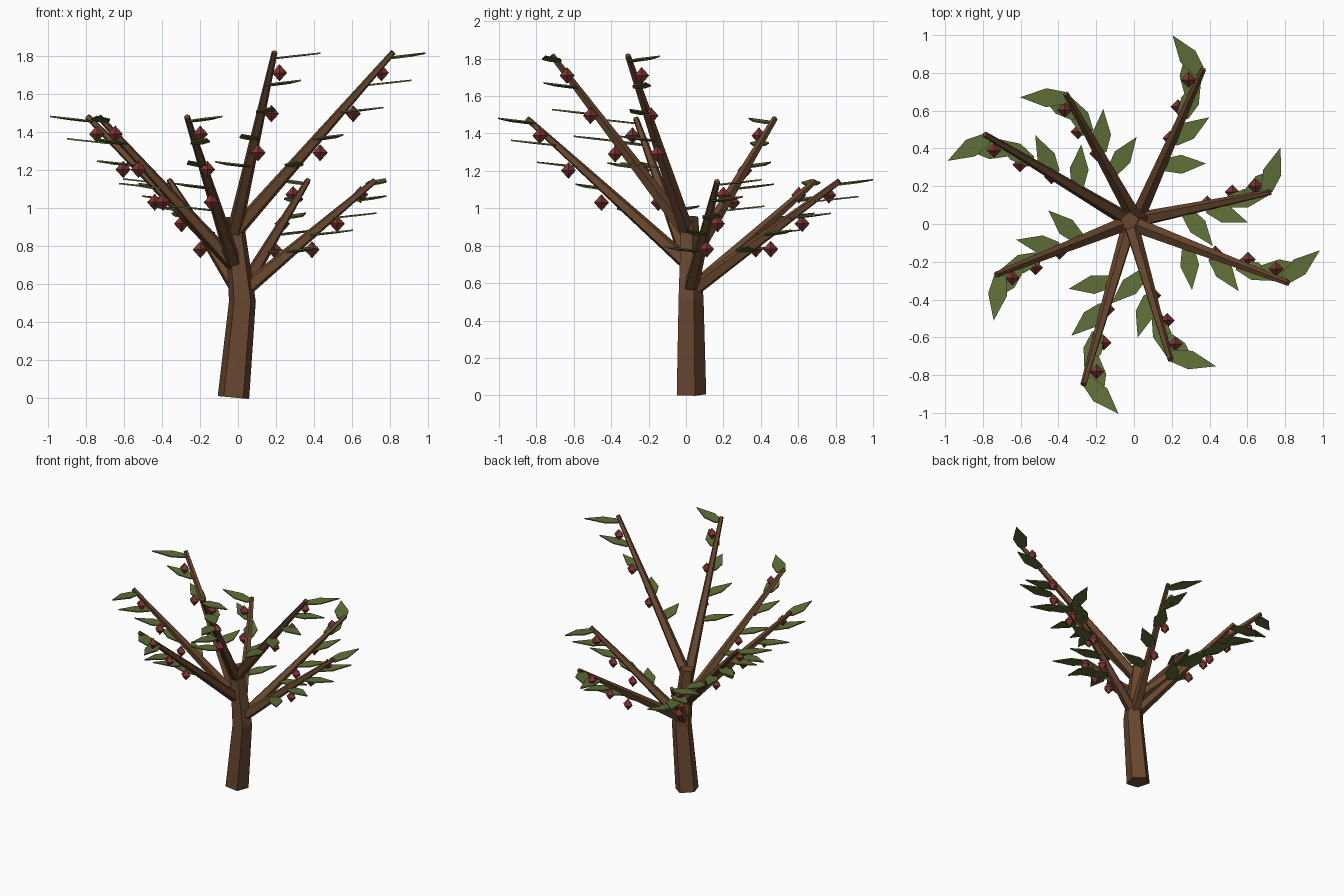
import bpy, bmesh, math
from mathutils import Vector

if "Cube" in bpy.data.objects:
    bpy.data.objects.remove(bpy.data.objects["Cube"])


def material(name, rgb):
    m = bpy.data.materials.new(name)
    m.diffuse_color = (*rgb, 1)
    m.use_nodes = True
    m.node_tree.nodes["Principled BSDF"].inputs["Base Color"].default_value = m.diffuse_color
    return m


BARK = material("bark", (0.140, 0.063, 0.028))
LEAF = material("leaf_green", (0.115, 0.160, 0.040))
FRUIT = material("fruit_red", (0.22, 0.038, 0.034))


def finish(bm, name, mat):
    bmesh.ops.recalc_face_normals(bm, faces=bm.faces)
    me = bpy.data.meshes.new(name)
    bm.to_mesh(me)
    bm.free()
    me.materials.append(mat)
    ob = bpy.data.objects.new(name, me)
    bpy.context.collection.objects.link(ob)
    return ob


def tube(name, pts, radii, sides=5):
    """Tapered five-sided limb; rings sit square to the path."""
    bm = bmesh.new()
    pts = [Vector(p) for p in pts]
    rings = []
    for i, (p, r) in enumerate(zip(pts, radii)):
        d = (pts[min(i + 1, len(pts) - 1)] - pts[max(i - 1, 0)]).normalized()
        side = Vector((0, 1, 0)).cross(d).normalized()
        up = d.cross(side)
        ring = []
        for k in range(sides):
            a = math.pi / 2 + k * math.tau / sides
            ring.append(bm.verts.new(p + r * (math.cos(a) * side + math.sin(a) * up)))
        rings.append(ring)
    for a, b in zip(rings, rings[1:]):
        for k in range(sides):
            j = (k + 1) % sides
            bm.faces.new((a[k], a[j], b[j], b[k]))
    bm.faces.new(rings[0])
    bm.faces.new(rings[-1])
    return finish(bm, name, BARK)


def leaf(name, base, az, length):
    """Thin pointed plate, rising a little towards its tip."""
    d = Vector((math.cos(az), math.sin(az), 0.11))
    n = Vector((-math.sin(az), math.cos(az), 0))
    outline = [(0, 0), (0.08, 0.033), (0.46, 0.05), (1, 0), (0.46, -0.05), (0.08, -0.033)]
    bm = bmesh.new()
    loops = []
    for h in (-0.004, 0.004):
        loops.append([bm.verts.new(base + d * (u * length) + n * w + Vector((0, 0, h)))
                      for u, w in outline])
    lo, hi = loops
    bm.faces.new(lo[::-1])
    bm.faces.new(hi)
    for k in range(len(lo)):
        j = (k + 1) % len(lo)
        bm.faces.new((lo[k], lo[j], hi[j], hi[k]))
    finish(bm, name, LEAF)


def fruit(name, c):
    """Octahedron."""
    bm = bmesh.new()
    ring = [bm.verts.new(c + Vector(v)) for v in
            ((0.04, 0, 0), (0, 0.04, 0), (-0.04, 0, 0), (0, -0.04, 0))]
    for h in (0.045, -0.045):
        p = bm.verts.new(c + Vector((0, 0, h)))
        for k in range(4):
            bm.faces.new((ring[k], ring[(k + 1) % 4], p))
    finish(bm, name, FRUIT)


# Trunk
tube("trunk", [(-0.024, 0.021, 0.005), (0.023, 0.02, 0.51), (-0.022, 0.015, 0.955)],
     [0.087, 0.074, 0.05])

# Branches in three tiers: (start point, tip height, tip positions)
TIERS = [((0.012, 0.02, 0.55), 1.145, [(-0.36, 0.69), (0.367, 0.82), (0.72, 0.167)]),
         ((-0.018, 0.013, 0.70), 1.48, [(-0.79, 0.475), (-0.73, -0.268), (-0.268, -0.85)]),
         ((-0.02, 0.005, 0.87), 1.818, [(0.192, -0.718), (0.815, -0.312)])]
# Fruit: place along the branch, sideways offset, drop
FRUITS = [(0.535, 0.012, 0.087), (0.73, 0.042, 0.067), (0.905, 0.048, 0.018)]

n = 0
for start, top, tips in TIERS:
    for tx, ty in tips:
        n += 1
        a, b = Vector(start), Vector((tx, ty, top))
        tube(f"branch_{n}", [a, b], [0.042, 0.016])
        az = math.atan2(b.y - a.y, b.x - a.x)
        left = Vector((-math.sin(az), math.cos(az), 0))
        # Leaves fan round from one side of the branch to the other
        for i in range(5):
            p = a.lerp(b, 0.365 + 0.15 * i)
            leaf(f"leaf_{n}_{i + 1}", p, az + math.radians(-64 + 31 * i), 0.24 + 0.004 * i)
        for i, (t, s, drop) in enumerate(FRUITS):
            fruit(f"fruit_{n}_{i + 1}", a.lerp(b, t) + left * s - Vector((0, 0, drop)))
